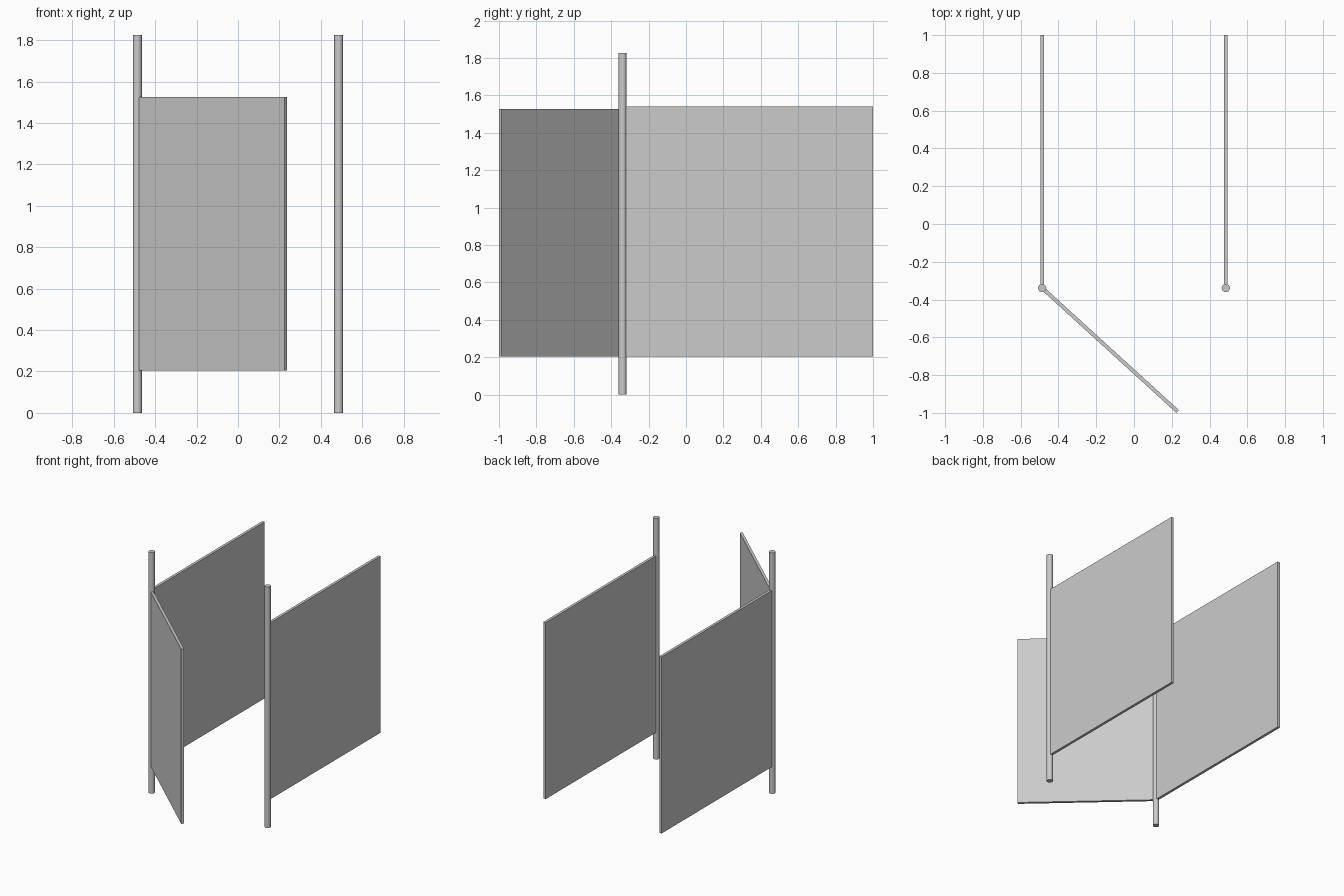
import bpy
from math import atan2, hypot

if "Cube" in bpy.data.objects:
    bpy.data.objects.remove(bpy.data.objects["Cube"])

POST_X, POST_Y, POST_R, POST_H = 0.486, -0.339, 0.022, 1.826
THICK = 0.02


def post(name, x):
    bpy.ops.mesh.primitive_cylinder_add(vertices=16, radius=POST_R, depth=POST_H,
                                        location=(x, POST_Y, POST_H / 2))
    bpy.context.object.name = name
    bpy.ops.object.shade_smooth_by_angle()


def panel(name, start, end, z0, z1):
    # upright board running between two plan points
    dx, dy = end[0] - start[0], end[1] - start[1]
    bpy.ops.mesh.primitive_cube_add(
        size=1,
        location=((start[0] + end[0]) / 2, (start[1] + end[1]) / 2, (z0 + z1) / 2),
        rotation=(0, 0, atan2(dy, dx)))
    ob = bpy.context.object
    ob.name = name
    ob.scale = (hypot(dx, dy), THICK, z1 - z0)
    bpy.ops.object.transform_apply(location=False, rotation=False, scale=True)


# Posts and side partitions
for side, s in (("left", -1), ("right", 1)):
    post(side + "_post", s * POST_X)
    panel(side + "_partition", (s * POST_X, POST_Y), (s * POST_X, 1.0), 0.204, 1.541)

# Open door hinged on the left post
panel("door", (-POST_X, POST_Y), (0.231, -0.9925), 0.204, 1.527)
